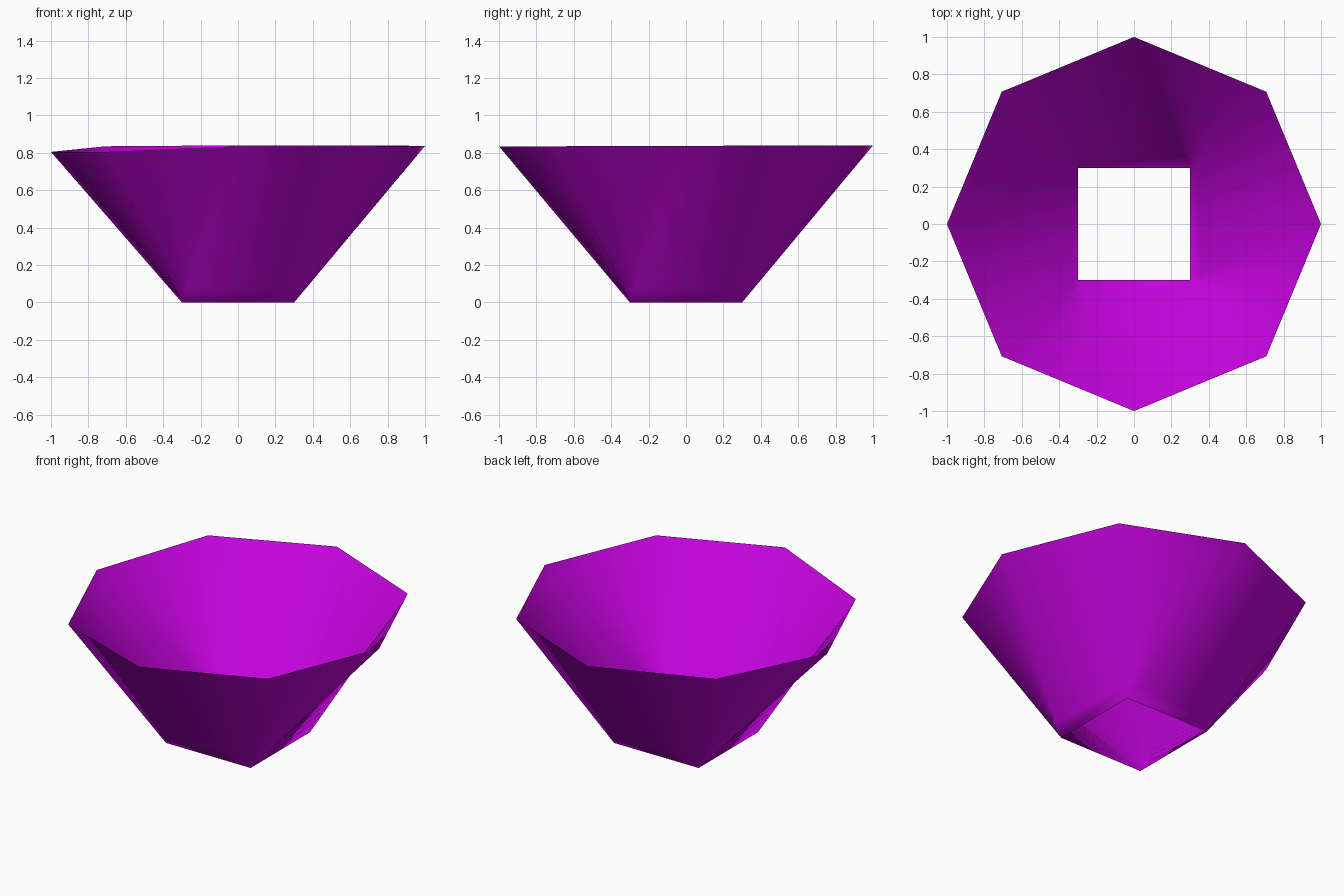
import bpy, bmesh, math
from mathutils import Vector

cube = bpy.data.objects.get("Cube")
if cube:
    bpy.data.objects.remove(cube, do_unlink=True)

# Purple material
purple = bpy.data.materials.new("bright_purple")
purple.use_nodes = True
colour = (0.57, 0.001, 0.74, 1)
purple.diffuse_color = colour
purple.node_tree.nodes["Principled BSDF"].inputs["Base Color"].default_value = colour


def ring_point(angle, radius, z):
    a = math.radians(angle)
    return Vector((radius * math.cos(a), radius * math.sin(a), z))


# Open bowl: square foot flaring to an octagonal rim that dips on one side
rim_heights = [0.805, 0.835, 0.835, 0.837, 0.84, 0.84, 0.835, 0.805]
LEVELS = 12
bm = bmesh.new()

# Straight columns: two rise from each foot corner, so the wide sides twist
columns = []
for k, height in enumerate(rim_heights):
    low = ring_point(225 + 90 * (k // 2), 0.3 * math.sqrt(2), 0)
    high = ring_point(225 + 45 * k, 1, height)
    columns.append([bm.verts.new(low.lerp(high, j / LEVELS)) for j in range(LEVELS + 1)])

# Faces between neighbouring columns, wound to face inward
for k, left in enumerate(columns):
    right = columns[(k + 1) % len(columns)]
    for j in range(LEVELS):
        face = bm.faces.new((left[j], left[j + 1], right[j + 1], right[j]))
        face.smooth = True

# Join the paired columns at the foot corners
bmesh.ops.remove_doubles(bm, verts=bm.verts[:], dist=0.0001)

mesh = bpy.data.meshes.new("bowl")
bm.to_mesh(mesh)
bm.free()
mesh.materials.append(purple)
bowl = bpy.data.objects.new("bowl", mesh)
bpy.context.collection.objects.link(bowl)
